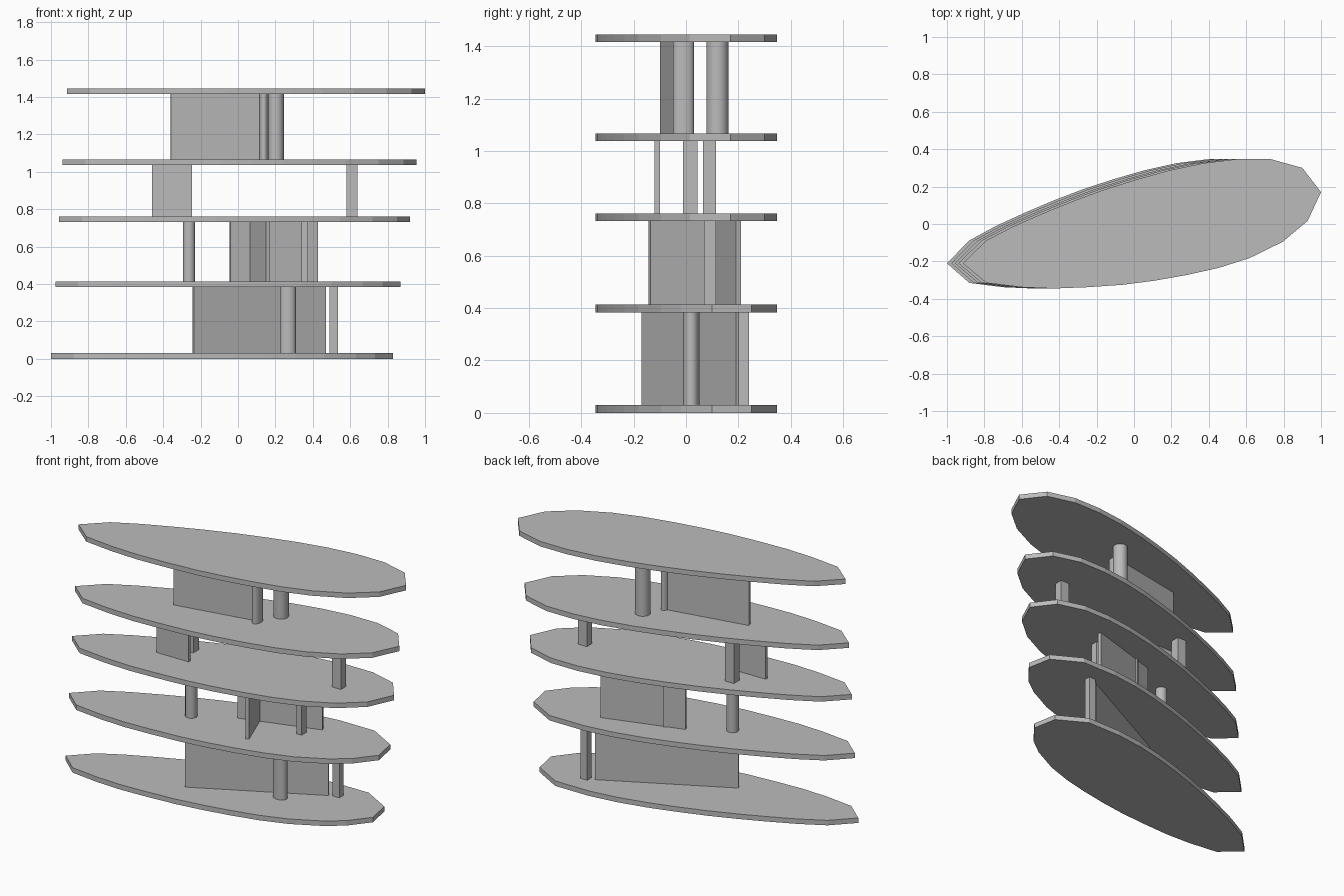
import bpy, bmesh, math
from mathutils import Matrix, Vector

cube = bpy.data.objects.get("Cube")
if cube:
    bpy.data.objects.remove(cube, do_unlink=True)

grey = bpy.data.materials.new("concrete_grey")
grey.use_nodes = True
tone = (0.5, 0.5, 0.5, 1)
grey.diffuse_color = tone
grey.node_tree.nodes["Principled BSDF"].inputs["Base Color"].default_value = tone


def prism(name, outline, low, high, smooth=False):
    """Extrude a flat outline between two heights."""
    bm = bmesh.new()
    base = bm.faces.new([bm.verts.new((x, y, low)) for x, y in outline])
    top = bmesh.ops.extrude_face_region(bm, geom=[base])["geom"]
    moved = [v for v in top if isinstance(v, bmesh.types.BMVert)]
    bmesh.ops.translate(bm, vec=(0, 0, high - low), verts=moved)
    bmesh.ops.recalc_face_normals(bm, faces=bm.faces)
    mesh = bpy.data.meshes.new(name)
    bm.to_mesh(mesh)
    bm.free()
    mesh.materials.append(grey)
    obj = bpy.data.objects.new(name, mesh)
    bpy.context.collection.objects.link(obj)
    if smooth:
        bpy.ops.object.select_all(action="DESELECT")
        obj.select_set(True)
        bpy.context.view_layer.objects.active = obj
        bpy.ops.object.shade_smooth_by_angle(angle=math.radians(40))
    return obj


# Deck heights (underside) and their reach along x
THICK = 0.03
bases = [0, 0.384, 0.732, 1.037, 1.415]
reach = [(-1, 0.828), (-0.977, 0.868), (-0.957, 0.92), (-0.938, 0.955), (-0.915, 1)]


def storey(level):
    return bases[level] + THICK, bases[level + 1]


def wall(name, level, start, end, thick=0.02):
    a, b = Vector(start), Vector(end)
    d = (b - a).normalized()
    n = Vector((-d.y, d.x)) * thick / 2
    prism(name, [a - n, b - n, b + n, a + n], *storey(level))


def post(name, level, x, y, wide, deep):
    w, d = wide / 2, deep / 2
    prism(name, [(x - w, y - d), (x + w, y - d), (x + w, y + d), (x - w, y + d)],
          *storey(level))


def column(name, level, x, y, rx, ry):
    ring = [math.tau * i / 32 for i in range(32)]
    prism(name, [(x + rx * math.cos(t), y + ry * math.sin(t)) for t in ring],
          *storey(level), smooth=True)


# Long leaf-shaped decks; the two lowest have a slightly lower tip
upper_tip = [(0.928, 0.016), (1, 0.17), (0.9, 0.3), (0.73, 0.347)]
lower_tip = [(0.9, -0.02), (1, 0.1), (0.97, 0.25), (0.79, 0.347)]
back_edge = [(0.55, 0.347), (0.37, 0.325), (0.19, 0.287), (0.02, 0.24), (-0.15, 0.187),
             (-0.32, 0.125), (-0.48, 0.06), (-0.64, -0.01), (-0.79, -0.088)]
front_edge = [(-0.915, -0.21), (-0.79, -0.315), (-0.6, -0.338), (-0.43, -0.345),
              (-0.25, -0.338), (-0.06, -0.325), (0.11, -0.303), (0.28, -0.273),
              (0.452, -0.235), (0.618, -0.182), (0.794, -0.096)]
for i, (left, right) in enumerate(reach):
    tip = lower_tip if i < 2 else upper_tip
    scale = (right - left) / 1.915
    outline = [(left + (x + 0.915) * scale, y) for x, y in tip + back_edge + front_edge]
    prism(f"deck_{i + 1}", outline, bases[i], bases[i] + THICK)

# First storey
wall("first_storey_wall", 0, (-0.24, -0.16), (0.465, 0.2))
column("first_storey_column", 0, 0.267, 0.02, 0.042, 0.031)
post("first_storey_post", 0, 0.512, 0.22, 0.045, 0.04)

# Second storey
wall("second_storey_wall", 1, (-0.042, 0.06), (0.425, 0.2))
wall("second_storey_cross_wall", 1, (0.16, -0.14), (0.065, 0.11))
post("second_storey_post", 1, 0.357, 0.092, 0.035, 0.045)
column("second_storey_column", 1, -0.262, -0.07, 0.033, 0.033)

# Third storey
wall("third_storey_wall", 2, (-0.46, -0.11), (-0.245, -0.11))
post("third_storey_left_post", 2, 0.61, 0.09, 0.06, 0.05)
post("third_storey_right_post", 2, -0.32, 0.017, 0.06, 0.055)

# Fourth storey
wall("fourth_storey_wall", 3, (-0.36, -0.09), (0.125, 0))
column("fourth_storey_slim_column", 3, 0.138, -0.01, 0.024, 0.04)
column("fourth_storey_column", 3, 0.203, 0.12, 0.042, 0.042)
